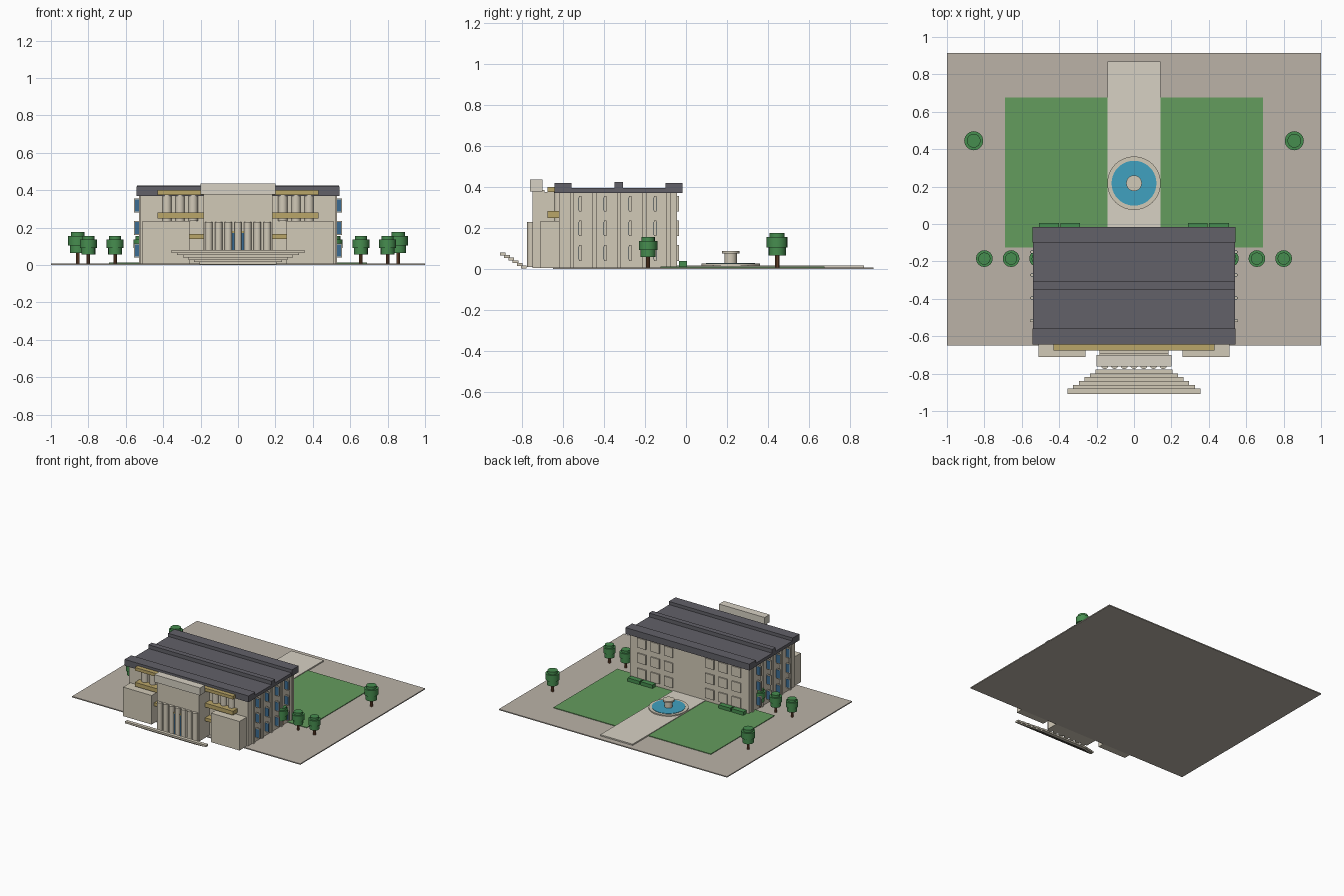
import bpy, math


def mat(name, r, g, b):
    m = bpy.data.materials.new(name)
    m.diffuse_color = tuple((c / 255) ** 2.2 for c in (r, g, b)) + (1,)
    return m


STONE = mat("stone", 208, 200, 182)
PALE = mat("pale_stone", 214, 208, 194)
PAVE = mat("paving", 185, 177, 166)
ROOF = mat("slate", 98, 97, 104)
GOLD = mat("gold", 184, 164, 104)
GLASS = mat("glass", 62, 108, 145)
GRASS = mat("grass", 100, 155, 94)
LEAF = mat("leaf", 72, 140, 80)
BARK = mat("bark", 120, 80, 55)
WATER = mat("water", 66, 160, 190)


def box(name, m, x0, x1, y0, y1, z0, z1):
    bpy.ops.mesh.primitive_cube_add(size=1, location=((x0 + x1) / 2, (y0 + y1) / 2, (z0 + z1) / 2))
    o = bpy.context.object
    o.name = name
    o.scale = (abs(x1 - x0), y1 - y0, z1 - z0)
    bpy.ops.object.transform_apply(location=False, rotation=False, scale=True)
    o.data.materials.append(m)
    return o


def cyl(name, m, x, y, r, z0, z1, n=16):
    bpy.ops.mesh.primitive_cylinder_add(vertices=n, radius=r, depth=z1 - z0, location=(x, y, (z0 + z1) / 2))
    o = bpy.context.object
    o.name = name
    o.data.materials.append(m)
    bpy.ops.object.shade_smooth_by_angle(angle=math.radians(35))
    return o


# Grounds
box("plaza", PAVE, -1, 1, -0.65, 0.915, 0, 0.008)
box("lawn", GRASS, -0.69, 0.69, -0.125, 0.675, 0.006, 0.013)
box("path", PALE, -0.142, 0.142, -0.05, 0.87, 0.006, 0.018)

# Fountain
FY = 0.218
cyl("fountain_basin", STONE, 0, FY, 0.143, 0.01, 0.027, 40)
cyl("fountain_water", WATER, 0, FY, 0.12, 0.012, 0.03, 40)
cyl("fountain_pedestal", STONE, 0, FY, 0.03, 0.02, 0.077, 24)
cyl("fountain_bowl", STONE, 0, FY, 0.042, 0.075, 0.088, 24)

# Main hall and roof
box("hall", STONE, -0.52, 0.52, -0.62, -0.043, 0.005, 0.375)
box("roof_slab", ROOF, -0.54, 0.54, -0.643, -0.017, 0.37, 0.395)
box("roof_front_parapet", ROOF, -0.543, 0.543, -0.643, -0.56, 0.37, 0.42)
box("roof_back_parapet", ROOF, -0.543, 0.543, -0.10, -0.017, 0.37, 0.42)
box("roof_ridge", ROOF, -0.54, 0.54, -0.35, -0.308, 0.39, 0.425)

# Entrance block
box("portico", STONE, -0.185, 0.185, -0.75, -0.60, 0.005, 0.375)
box("portico_parapet", PALE, -0.2, 0.2, -0.762, -0.70, 0.378, 0.437)
box("portico_cap", STONE, -0.185, 0.185, -0.75, -0.69, 0.37, 0.385)
for i in range(7):
    cyl("portico_column", STONE, (i - 3) * 0.052, -0.755, 0.02, 0.01, 0.23, 20)

# Gold bands across the front
for z0, z1 in ((0.14, 0.165), (0.25, 0.282), (0.375, 0.4)):
    box("gold_band", GOLD, -0.43, 0.43, -0.677, -0.61, z0, z1)

# Inverted fan of steps
for i in range(6):
    w = 0.355 - 0.03 * i
    y = -0.908 + 0.0205 * i
    z = 0.08 - 0.0125 * i
    box("step", STONE, -w, w, y, y + 0.028, z - 0.0145, z)

ROWS = (0.04, 0.16, 0.28)
for s in (-1, 1):
    # Front wings, doors and upper round pilasters
    box("front_wing", STONE, s * 0.26, s * 0.51, -0.71, -0.60, 0.005, 0.235)
    box("door", GLASS, s * 0.01, s * 0.045, -0.757, -0.74, 0.01, 0.172)
    box("door_head", GOLD, s * 0.01, s * 0.045, -0.758, -0.74, 0.172, 0.182)
    for x in (0.24, 0.31, 0.38):
        cyl("upper_pilaster", STONE, s * x, -0.62, 0.025, 0.235, 0.375, 20)

    # Side pilasters, and windows standing out edge-on from the side wall
    for y in (-0.556, -0.446, -0.327, -0.203, -0.085):
        box("side_pilaster", STONE, s * 0.51, s * 0.53, y - 0.01, y + 0.01, 0.005, 0.37)
    for y in (-0.517, -0.395, -0.273, -0.15):
        for z in ROWS:
            box("side_window_frame", STONE, s * 0.485, s * 0.556, y - 0.006, y + 0.006, z, z + 0.076)
            box("side_window_glass", GLASS, s * 0.49, s * 0.551, y - 0.008, y + 0.008, z + 0.006, z + 0.07)

    # Back windows
    for x in (0.18, 0.297, 0.415):
        for z in ROWS:
            box("back_window", STONE, s * (x - 0.038), s * (x + 0.038), -0.06, -0.034, z, z + 0.076)

    # Hedges
    for x0, x1 in ((0.29, 0.393), (0.402, 0.507)):
        box("hedge", LEAF, s * x0, s * x1, -0.035, 0.006, 0.008, 0.04)

    # Trees: position and scale
    for x, y, k in ((0.857, 0.445, 1), (0.8, -0.185, 0.88), (0.657, -0.185, 0.88), (0.515, -0.185, 0.88)):
        cyl("tree_trunk", BARK, s * x, y, 0.011 * k, 0.005, 0.075 * k, 10)
        for r, z0, z1 in ((0.042, 0.065, 0.11), (0.051, 0.105, 0.155), (0.037, 0.15, 0.176)):
            cyl("tree_crown", LEAF, s * x, y, r * k, z0 * k, z1 * k)
